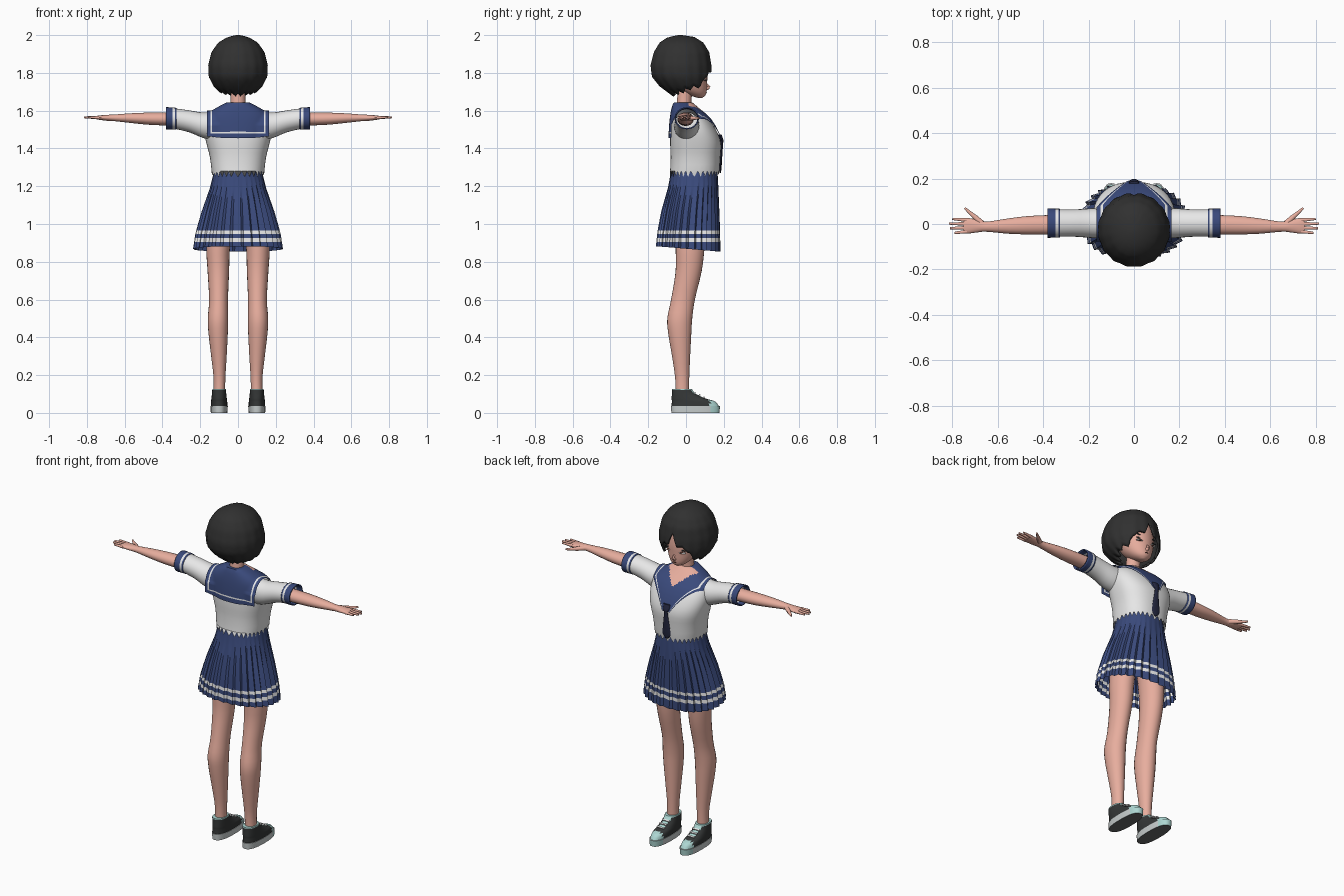
import bpy, bmesh
from math import sin, cos, pi, radians
from mathutils import Vector, Matrix
from mathutils.bvhtree import BVHTree

if "Cube" in bpy.data.objects:
    bpy.data.objects.remove(bpy.data.objects["Cube"])


def material(name, *rgb):
    m = bpy.data.materials.new(name)
    m.use_nodes = True
    m.diffuse_color = (*rgb, 1)
    bsdf = m.node_tree.nodes["Principled BSDF"]
    bsdf.inputs["Base Color"].default_value = (*rgb, 1)
    bsdf.inputs["Roughness"].default_value = 0.8
    return m


HAIR = material("hair black", .03, .03, .03)
SKIN = material("skin", .80, .42, .34)
WHITE = material("cloth white", .80, .80, .80)
NAVY = material("navy cloth", .042, .068, .20)
TIE = material("dark tie", .017, .02, .05)
SOLE = material("sole light grey", .58, .62, .62)
TREAD = material("tread grey", .13, .14, .14)
MINT = material("mint", .42, .68, .65)
SHOE = material("shoe black", .035, .038, .038)
BROWN = material("eye brown", .09, .035, .025)


def build(name, bm, mats, rule=None, mirror=False, thick=0, angle=45):
    """Turn a bmesh into a shaded object, with materials chosen by a rule on face centres."""
    bmesh.ops.recalc_face_normals(bm, faces=bm.faces[:])
    if rule:
        for f in bm.faces:
            f.material_index = mats.index(rule(f.calc_center_median(), f.normal))
    me = bpy.data.meshes.new(name)
    bm.to_mesh(me)
    ob = bpy.data.objects.new(name, me)
    bpy.context.collection.objects.link(ob)
    for m in mats:
        me.materials.append(m)
    bpy.ops.object.select_all(action='DESELECT')
    ob.select_set(True)
    bpy.context.view_layer.objects.active = ob
    bpy.ops.object.shade_smooth_by_angle(angle=radians(angle))
    if thick:
        s = ob.modifiers.new("thickness", 'SOLIDIFY')
        s.thickness, s.offset = thick, -1
    if mirror:
        ob.modifiers.new("mirror", 'MIRROR')
    return ob


def grid(bm, rows, closed=True):
    vs = [[bm.verts.new(p) for p in r] for r in rows]
    n = len(rows[0])
    for a, b in zip(vs, vs[1:]):
        for i in range(n if closed else n - 1):
            j = (i + 1) % n
            bm.faces.new((a[i], a[j], b[j], b[i]))
    return vs


def oval(angle, power):
    c, s = cos(angle), sin(angle)
    return [abs(k) ** (2 / power) * (1 if k >= 0 else -1) for k in (c, s)]


def smooth_rings(rings, steps):
    """Catmull-Rom interpolation between cross-sections."""
    out = []
    for i in range(len(rings) - 1):
        p = [Vector(rings[min(max(k, 0), len(rings) - 1)]) for k in range(i - 1, i + 3)]
        for s in range(steps):
            t = s / steps
            out.append(p[1] + .5 * t * ((p[2] - p[0]) + t * ((2 * p[0] - 5 * p[1] + 4 * p[2] - p[3])
                       + t * (3 * (p[1] - p[2]) + p[3] - p[0]))))
    return out + [Vector(rings[-1])]


def loft(bm, rings, n=24, power=2, axis='z', steps=3, caps=True, jag=0):
    """Rings are (position on axis, centre a, centre b, radius a, radius b)."""
    rows = []
    for t, a, b, ra, rb in smooth_rings(rings, steps):
        row = []
        for i in range(n):
            u, v = oval(2 * pi * i / n, power)
            row.append((a + ra * u, b + rb * v, t) if axis == 'z' else (t, a + ra * u, b + rb * v))
        rows.append(row)
    if jag:
        rows[0] = [(x, y, z + jag * (i % 2)) for i, (x, y, z) in enumerate(rows[0])]
    vs = grid(bm, rows)
    if caps:
        bm.faces.new(vs[0])
        bm.faces.new(vs[-1])
    return bm


def tube(bm, p, q, r1, r2):
    p, q = Vector(p), Vector(q)
    m = Matrix.Translation((p + q) / 2) @ (q - p).to_track_quat('Z', 'Y').to_matrix().to_4x4()
    bmesh.ops.create_cone(bm, cap_ends=True, segments=10, radius1=r1, radius2=r2, depth=(q - p).length, matrix=m)


def interp(table, t):
    """Table rows start with a key, in falling order."""
    for a, b in zip(table, table[1:]):
        if t >= b[0]:
            k = min(1, (a[0] - t) / (a[0] - b[0]))
            return [x + (y - x) * k for x, y in zip(a[1:], b[1:])]
    return table[-1][1:]


# Shirt body with a ragged hem, and sleeves
TORSO = [(1.25, 0, .044, .137, .13), (1.35, 0, .05, .148, .131), (1.43, 0, .05, .168, .134),
         (1.50, 0, .038, .18, .12), (1.56, 0, .02, .17, .098), (1.60, 0, 0, .125, .072),
         (1.635, 0, -.015, .06, .048)]
SLEEVE = [(.10, .004, 1.52, .07, .08), (.18, .004, 1.522, .066, .068), (.26, .004, 1.544, .06, .058),
          (.34, .004, 1.559, .06, .054)]
build("shirt_body", loft(bmesh.new(), TORSO, 64, 2.4, jag=.03), [WHITE])
build("sleeves", loft(bmesh.new(), SLEEVE, axis='x', caps=False), [WHITE], mirror=True)
cuff = loft(bmesh.new(), [(.325, .004, 1.558, .063, .057), (.38, .004, 1.56, .065, .059)],
            axis='x', steps=5, caps=False)
build("sleeve_cuffs", cuff, [NAVY, WHITE], lambda c, n: WHITE if .336 < c.x < .346 else NAVY,
      mirror=True, thick=.007)

# Sailor collar draped over the shirt: back flap, shoulders and front V
body = BVHTree.FromBMesh(loft(loft(bmesh.new(), TORSO, 64, 2.4), SLEEVE, axis='x'))
bm = bmesh.new()
COLS, rows = 18, []
for deg in range(192, -17, -4):
    t = radians(deg)
    outer = .165 * min(1, .15 + .85 * max(0, deg + 16) / 76)
    row = []
    for i in range(COLS + 1):
        x = outer * i / COLS
        out = Vector((0, cos(t), sin(t)))
        axis = Vector((x, .03, 1.48))
        hit = body.ray_cast(axis + out, -out)[0] or axis + out * .1
        p = hit + out * .009
        if deg > 112:
            p.y = min(p.y, -.078 * min(1, (deg - 110) / 45))
        row.append(p)
    rows.append(row)
vs = grid(bm, rows, closed=False)
bmesh.ops.recalc_face_normals(bm, faces=bm.faces[:])
bm.faces.ensure_lookup_table()
for k, f in enumerate(bm.faces):
    r, c = divmod(k, COLS)
    deg = 192 - 4 * r
    border = c == COLS - 3 and r >= 3 or r == 3 and c <= COLS - 3
    throat = 40 < deg < 100 and c < 7 * (deg - 40) / 40
    f.material_index = 2 if throat else 1 if border else 0
build("sailor_collar", bm, [NAVY, WHITE, SKIN], mirror=True)

# Necktie
bm = loft(bmesh.new(), [(1.27, 0, .18, .004, .004), (1.295, 0, .183, .026, .005), (1.36, 0, .186, .02, .006),
                        (1.43, 0, .19, .011, .007), (1.445, 0, .188, .02, .01), (1.475, 0, .178, .022, .01)], 12)
build("necktie", bm, [TIE])

# Pleated skirt with two hem stripes
SKIRT = [(1.29, .125, -.078, .166), (1.2, .142, -.09, .168), (1.08, .178, -.12, .168),
         (.95, .212, -.143, .17), (.86, .225, -.15, .173)]
bm, PLEATS = bmesh.new(), 30
rows = []
for z in (1.29, 1.24, 1.19, 1.13, 1.07, 1.01, .965, .948, .925, .905, .868):
    rx, yb, yf = interp(SKIRT, z)
    row = []
    for i in range(PLEATS * 4):
        u, v = oval(2 * pi * i / (PLEATS * 4), 2.25)
        k = 1 + (0, .3, .65, 1)[i % 4] * .065 * min(1, (1.3 - z) * 4)
        row.append((rx * u * k, (yb + yf) / 2 + (yf - yb) / 2 * v * k, z - (.014 * v if z < .9 else 0)))
    rows.append(row)
grid(bm, rows)
build("pleated_skirt", bm, [NAVY, WHITE],
      lambda c, n: WHITE if .948 < c.z < .965 or .905 < c.z < .925 else NAVY, angle=30)

# Legs
LEG = [(.06, .1, -.02, .031, .036), (.18, .098, -.02, .031, .037), (.30, .101, -.026, .041, .048),
       (.42, .105, -.033, .051, .061), (.50, .106, -.033, .054, .066), (.60, .103, -.016, .05, .063),
       (.75, .104, .014, .057, .069), (.88, .105, .022, .063, .077), (1.06, .088, .03, .07, .085)]
build("legs", loft(bmesh.new(), LEG), [SKIN], mirror=True)

# Arms and hands
ARM = [(.28, -.002, 1.555, .044, .036), (.45, -.005, 1.557, .041, .033), (.55, -.009, 1.56, .034, .027),
       (.65, -.012, 1.562, .022, .018), (.69, -.009, 1.562, .028, .016), (.73, -.008, 1.563, .034, .012),
       (.75, -.008, 1.563, .032, .009)]
build("arms", loft(bmesh.new(), ARM, 20, axis='x'), [SKIN], mirror=True)
bm = bmesh.new()
for k, tip in enumerate((.79, .81, .815, .80)):
    y = -.033 + .0165 * k
    tube(bm, (.735, y, 1.563), (tip, y * 1.25 + .002, 1.565), .009, .005)
tube(bm, (.67, .003, 1.562), (.705, .035, 1.56), .014, .011)
tube(bm, (.70, .03, 1.56), (.745, .07, 1.56), .011, .005)
build("fingers", bm, [SKIN], mirror=True)

# Shoes
sole = loft(bmesh.new(), [(0, .1, .05, .044, .127), (.036, .1, .05, .046, .13)], 32, 2.5, steps=2)
build("shoe_soles", sole, [SOLE, TREAD, MINT],
      lambda c, n: TREAD if n.z < -.8 else MINT if c.y > .13 else SOLE, mirror=True)
upper = loft(bmesh.new(), [(.03, .1, .05, .044, .127), (.06, .1, .04, .043, .115), (.075, .1, .016, .041, .092),
                           (.10, .1, -.011, .038, .064), (.127, .1, -.022, .036, .053)], 32, 2.4)
build("shoe_uppers", upper, [SHOE, MINT],
      lambda c, n: MINT if c.y > .125 or c.z > .116 or c.z > .085 and c.y > .015 and abs(c.x - .1) < .02 else SHOE,
      mirror=True)
bm = bmesh.new()
for k in range(3):
    bmesh.ops.create_cube(bm, size=1, matrix=Matrix.Translation((.1, .048 + .024 * k, .106 - .012 * k))
                          @ Matrix.Rotation(-.5, 4, 'X') @ Matrix.Diagonal((.046, .009, .008, 1)))
build("shoe_laces", bm, [WHITE], mirror=True)

# Neck and head with a small nose
build("neck", loft(bmesh.new(), [(1.58, 0, -.012, .046, .042), (1.65, 0, -.01, .039, .038),
                                 (1.74, 0, 0, .04, .04)]), [SKIN])
HEAD = [(1.668, 0, .074, .012, .012), (1.683, 0, .06, .042, .044), (1.71, 0, .04, .068, .07),
        (1.75, 0, .022, .087, .09), (1.80, 0, .01, .1, .103), (1.87, 0, -.01, .11, .112),
        (1.94, 0, -.02, .08, .085)]
bm = loft(bmesh.new(), HEAD, 32)
face = BVHTree.FromBMesh(bm)
tube(bm, (0, .098, 1.752), (0, .126, 1.722), .006, .005)
tube(bm, (0, .10, 1.716), (0, .124, 1.722), .013, .006)
build("head", bm, [SKIN])


def face_plate(name, x, z, w, h, d, mat, mirror=True):
    hit, normal = face.ray_cast(Vector((x, 1, z)), Vector((0, -1, 0)))[:2]
    bm = bmesh.new()
    m = Matrix.Translation(hit) @ normal.to_track_quat('Z', 'Y').to_matrix().to_4x4()
    bmesh.ops.create_uvsphere(bm, u_segments=16, v_segments=8, radius=1, matrix=m @ Matrix.Diagonal((w, h, d, 1)))
    build(name, bm, [mat], mirror=mirror)


# Eyes, lashes, brows and mouth
face_plate("eye_whites", .045, 1.762, .021, .014, .003, WHITE)
face_plate("irises", .044, 1.762, .011, .013, .0045, BROWN)
face_plate("eyelashes", .046, 1.776, .024, .003, .0045, HAIR)
face_plate("eyebrows", .046, 1.798, .022, .003, .004, HAIR)
face_plate("mouth", 0, 1.697, .014, .002, .003, BROWN, mirror=False)

# Bob hair: shell with strand ridges, ragged lower edge and parted fringe
BOB = [(2.0, .01, -.04, -.02), (1.99, .055, -.095, .045), (1.96, .105, -.14, .092), (1.91, .14, -.17, .122),
       (1.84, .157, -.187, .133), (1.78, .154, -.18, .134), (1.73, .128, -.14, .122), (1.70, .10, -.10, .11),
       (1.67, .055, -.06, .09)]
EDGE = [(180, 1.672), (110, 1.685), (75, 1.71), (48, 1.72), (36, 1.775), (12, 1.80), (0, 1.86)]
bm, N, STEPS = bmesh.new(), 96, 18
rows = []
for s in range(STEPS + 1):
    v, row = s / STEPS, []
    for i in range(N):
        a = 2 * pi * i / N
        off = abs((360 * i / N - 90 + 180) % 360 - 180)
        ridge = 1 - abs(2 * (i % 6) / 6 - 1)
        low = interp(EDGE, off)[0] + .018 * (1 - ridge)
        z = 2 - (2 - low) * v ** 1.4
        rx, yb, yf = interp(BOB, z)
        k = 1 + .03 * v * ridge
        row.append((rx * cos(a) * k, (yb + yf) / 2 + (yf - yb) / 2 * sin(a) * k, z))
    rows.append(row)
vs = grid(bm, rows)
bm.faces.new(vs[0])
build("bob_hair", bm, [HAIR], thick=.012)
